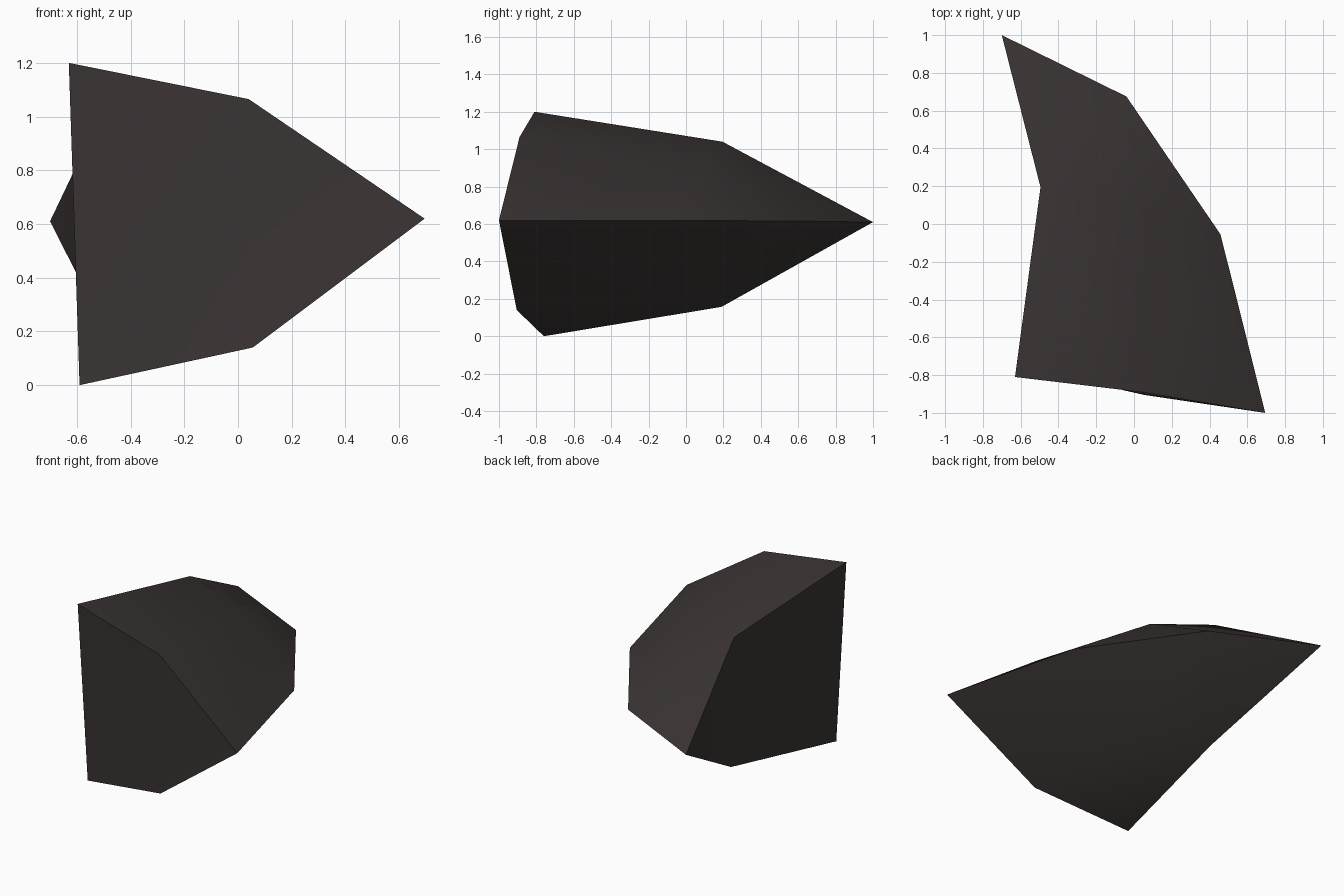
import bpy, bmesh, math

if "Cube" in bpy.data.objects:
    bpy.data.objects.remove(bpy.data.objects["Cube"])

# Dark stone colour
stone = bpy.data.materials.new("dark_stone")
stone.diffuse_color = (0.043, 0.034, 0.034, 1)
stone.use_nodes = True
stone.node_tree.nodes["Principled BSDF"].inputs["Base Color"].default_value = stone.diffuse_color

bm = bmesh.new()
V = lambda *co: bm.verts.new(co)

# Ridge running round the outer side, from the front point to the back tip
ridge = [V(0.695, -1.0, 0.62), V(0.458, -0.055, 0.62),
         V(-0.04, 0.675, 0.615), V(-0.70, 1.0, 0.61)]
# Upper and lower edges: front corner, front middle, inner bend, bulge
upper = [V(-0.63, -0.81, 1.20), V(0.04, -0.89, 1.065),
         V(-0.495, 0.195, 1.04), V(-0.05, 0.10, 0.924)]
lower = [V(-0.59, -0.76, 0.0), V(0.055, -0.905, 0.14),
         V(-0.47, 0.19, 0.157), V(-0.04, 0.09, 0.29)]

# Rounded top and bottom share one facet pattern
c, h, i, t = ridge
for corner, mid, bend, bulge in (upper, lower):
    for tri in ((corner, mid, bend), (mid, bulge, bend), (mid, c, bulge),
                (c, h, bulge), (h, i, bulge), (bulge, i, bend), (bend, i, t)):
        bm.faces.new(tri)

# Broken front face
for tri in ((upper[0], lower[0], upper[1]), (upper[1], lower[0], lower[1]),
            (upper[1], lower[1], c)):
    bm.faces.new(tri)

# Inner side, bent inwards
for tri in ((upper[0], upper[2], lower[0]), (upper[2], lower[2], lower[0]),
            (upper[2], t, lower[2])):
    bm.faces.new(tri)

bmesh.ops.recalc_face_normals(bm, faces=bm.faces)
mesh = bpy.data.meshes.new("rock_shard")
bm.to_mesh(mesh)
bm.free()
mesh.materials.append(stone)

rock = bpy.data.objects.new("rock_shard", mesh)
bpy.context.collection.objects.link(rock)
bpy.context.view_layer.objects.active = rock
rock.select_set(True)
bpy.ops.object.shade_smooth_by_angle(angle=math.radians(30))
